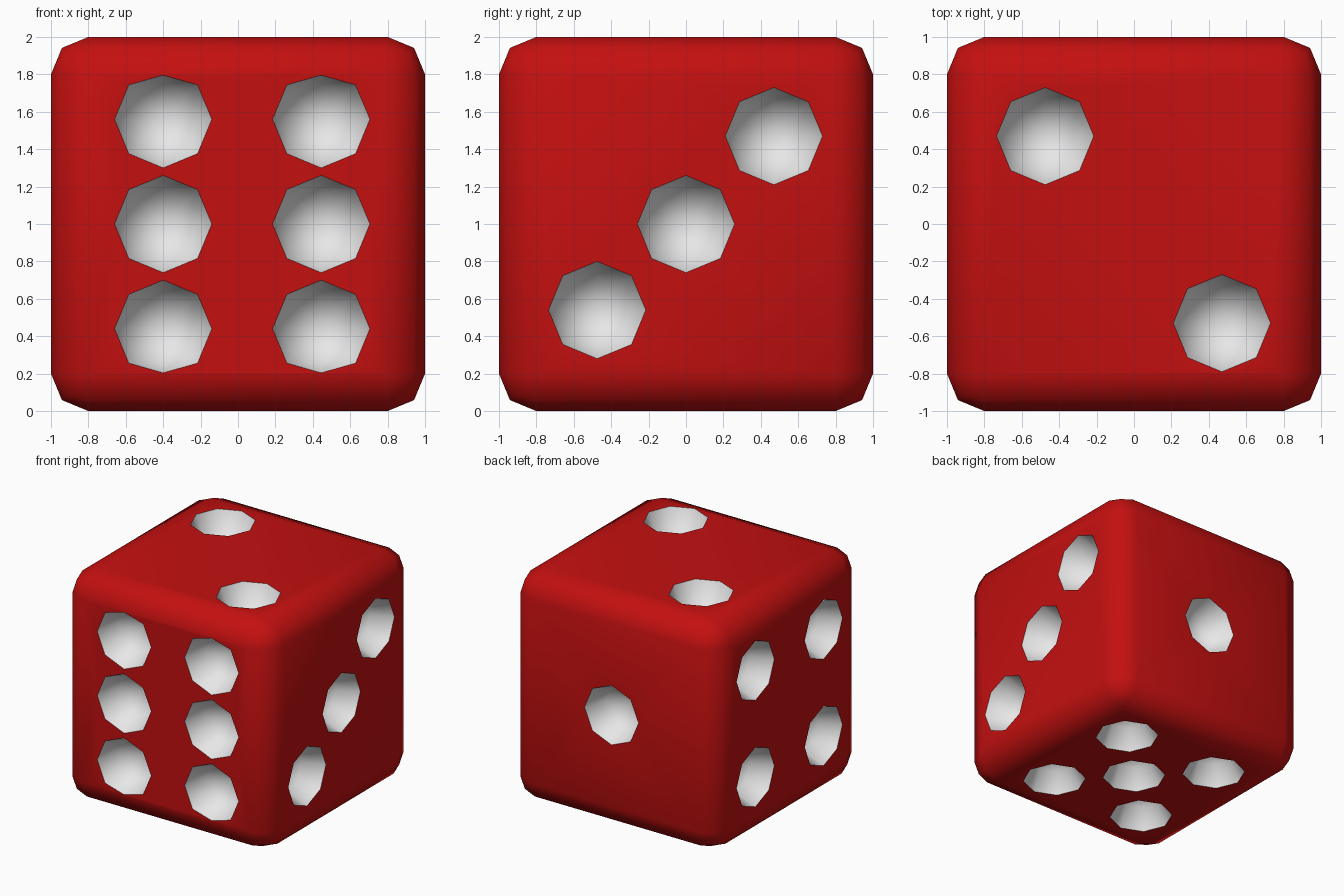
import bpy, bmesh, math
from mathutils import Vector

if "Cube" in bpy.data.objects:
    bpy.data.objects.remove(bpy.data.objects["Cube"])

R = 0.26        # pip radius
BEVEL = 0.2     # rounding of the die edges
P = 0.47


def material(name, rgb):
    m = bpy.data.materials.new(name)
    m.diffuse_color = (*rgb, 1)
    m.use_nodes = True
    m.node_tree.nodes["Principled BSDF"].inputs["Base Color"].default_value = m.diffuse_color
    return m


# pips per face: (axis, sign) -> positions along the other two axes, from the cube centre
pips = {
    (1, -1): [(x, z) for x in (-0.4, 0.445) for z in (-0.56, 0, 0.56)],    # front six
    (1, 1): [(0.02, 0)],                                                   # back one
    (0, 1): [(-0.475, -0.46), (0, 0), (P, P)],                             # right three
    (0, -1): [(y, z) for y in (-P, P) for z in (-0.47, 0.46)],             # left four
    (2, 1): [(-0.475, P), (P, -0.53)],                                     # top two
    (2, -1): [(0, 0)] + [(x, y) for x in (-P, P) for y in (-P, P)],        # bottom five
}

# rounded cube
bm = bmesh.new()
bmesh.ops.create_cube(bm, size=2)
bmesh.ops.bevel(bm, geom=bm.edges[:], offset=BEVEL, segments=2, profile=0.5,
                affect='EDGES', clamp_overlap=True)


def place(axis, sign, a, b, depth):
    co = [a, b]
    co.insert(axis, sign * (1 - depth))
    return Vector(co)


# dented pips: open each flat face, refill around the rims, add bowls
for (axis, sign), spots in pips.items():
    normal = Vector((0, 0, 0))
    normal[axis] = sign
    flat = max((f for f in bm.faces if f.normal.dot(normal) > 0.99),
               key=lambda f: f.calc_area())
    border = flat.edges[:]
    bm.faces.remove(flat)
    lim = 1 - BEVEL - 0.004
    bowls = []
    for a, b in spots:
        rings = []
        for tilt in (0, math.pi / 4):
            r, d = R * math.cos(tilt), R * math.sin(tilt)
            ring = []
            for k in range(8):
                t = k * math.pi / 4
                u = max(-lim, min(lim, a + r * math.cos(t)))
                v = max(-lim, min(lim, b + r * math.sin(t)))
                ring.append(bm.verts.new(place(axis, sign, u, v, d)))
            rings.append(ring)
        pole = bm.verts.new(place(axis, sign, a, b, R))
        rim = rings[0]
        border += [bm.edges.new((rim[k], rim[(k + 1) % 8])) for k in range(8)]
        bowls.append((rim, rings[1], pole))
    bmesh.ops.triangle_fill(bm, edges=border, use_beauty=True, normal=normal)
    for rim, mid, pole in bowls:
        for k in range(8):
            j = (k + 1) % 8
            for vs in ((rim[k], rim[j], mid[j], mid[k]), (mid[k], mid[j], pole)):
                bm.faces.new(vs).material_index = 1
    bm.normal_update()

bmesh.ops.recalc_face_normals(bm, faces=bm.faces[:])
bmesh.ops.translate(bm, verts=bm.verts[:], vec=(0, 0, 1))

mesh = bpy.data.meshes.new("die")
bm.to_mesh(mesh)
bm.free()
mesh.materials.append(material("red", (0.55, 0.005, 0.005)))
mesh.materials.append(material("white", (0.8, 0.8, 0.8)))
die = bpy.data.objects.new("die", mesh)
bpy.context.collection.objects.link(die)
bpy.context.view_layer.objects.active = die
die.select_set(True)
bpy.ops.object.shade_smooth_by_angle(angle=math.radians(55))
